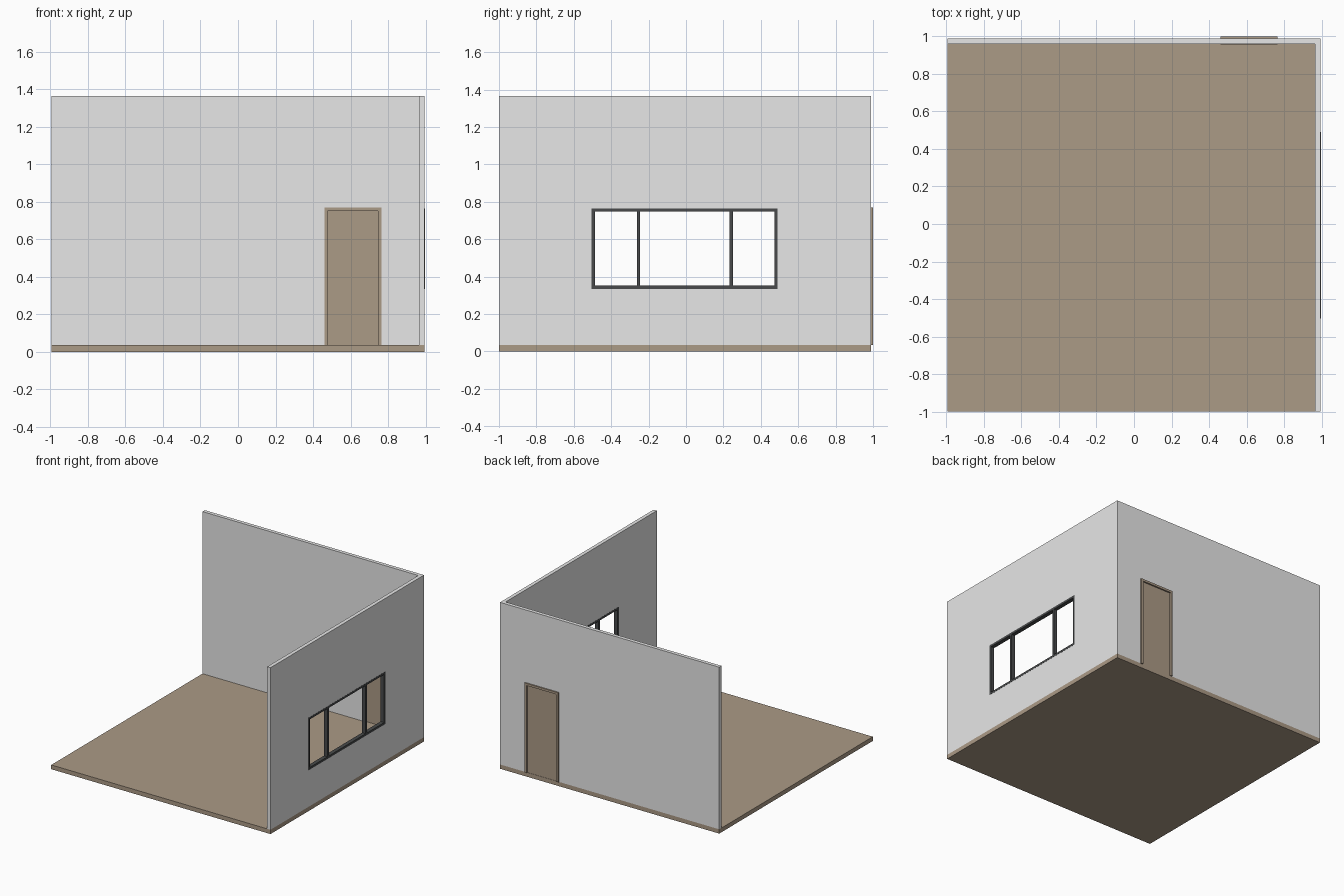
import bpy, bmesh
from mathutils import Vector

if "Cube" in bpy.data.objects:
    bpy.data.objects.remove(bpy.data.objects["Cube"])


def material(name, rgb):
    m = bpy.data.materials.new(name)
    m.diffuse_color = (*rgb, 1)
    m.use_nodes = True
    m.node_tree.nodes["Principled BSDF"].inputs["Base Color"].default_value = m.diffuse_color
    return m


WALL = material("light_grey_wall", (0.80, 0.80, 0.80))
WOOD = material("brown_wood", (0.41, 0.325, 0.24))
DARK = material("dark_grey_frame", (0.065, 0.068, 0.07))


def finish(bm, name, mat):
    bmesh.ops.recalc_face_normals(bm, faces=bm.faces)
    me = bpy.data.meshes.new(name)
    bm.to_mesh(me)
    bm.free()
    me.materials.append(mat)
    ob = bpy.data.objects.new(name, me)
    bpy.context.collection.objects.link(ob)
    return ob


def boxes(name, mat, *spans):
    """One object made of boxes, each (x0, x1, y0, y1, z0, z1)."""
    bm = bmesh.new()
    for x0, x1, y0, y1, z0, z1 in spans:
        vs = bmesh.ops.create_cube(bm, size=1)["verts"]
        for v in vs:
            v.co = Vector(((x0 + x1) / 2 + v.co.x * (x1 - x0),
                           (y0 + y1) / 2 + v.co.y * (y1 - y0),
                           (z0 + z1) / 2 + v.co.z * (z1 - z0)))
    return finish(bm, name, mat)


def wall(name, u_cuts, z_cuts, hole, place, depth):
    """Grid of wall cells without the hole cell, extruded by depth."""
    bm = bmesh.new()
    grid = [[bm.verts.new(place(u, z)) for z in z_cuts] for u in u_cuts]
    for i in range(len(u_cuts) - 1):
        for j in range(len(z_cuts) - 1):
            if (i, j) != hole:
                bm.faces.new((grid[i][j], grid[i + 1][j],
                              grid[i + 1][j + 1], grid[i][j + 1]))
    ext = bmesh.ops.extrude_face_region(bm, geom=bm.faces[:], use_keep_orig=True)
    vs = [g for g in ext["geom"] if isinstance(g, bmesh.types.BMVert)]
    bmesh.ops.translate(bm, vec=depth, verts=vs)
    return finish(bm, name, WALL)


X, Y0, Y1 = 0.995, -1.0, 0.99      # floor extents
F, H = 0.035, 1.365                # floor top, wall top
T = 0.03                           # wall thickness

# Floor slab
boxes("floor", WOOD, (-X, X, Y0, Y1, 0, F))

# Back wall with door opening, side wall with window opening
DX0, DX1, DZ = 0.46, 0.765, 0.77
WY0, WY1, WZ0, WZ1 = -0.505, 0.49, 0.335, 0.765
wall("back_wall", (-X, DX0, DX1, X), (F, DZ, H), (1, 0),
     lambda u, z: (u, Y1 - T, z), (0, T, 0))
wall("side_wall", (Y0, WY0, WY1, Y1 - T), (F, WZ0, WZ1, H), (1, 1),
     lambda u, z: (X - T, u, z), (T, 0, 0))

# Door frame and leaf
w, d0, d1 = 0.018, Y1 - T - 0.004, 1.0
boxes("door_frame", WOOD,
      (DX0, DX0 + w, d0, d1, F, DZ - w),
      (DX1 - w, DX1, d0, d1, F, DZ - w),
      (DX0, DX1, d0, d1, DZ - w, DZ))
boxes("door_leaf", WOOD, (DX0 + w, DX1 - w, 0.968, 0.988, F, DZ - w))

# Window frame with two mullions
w, x0, x1 = 0.018, X - T - 0.001, X + 0.001
bars = [(x0, x1, WY0, WY1, z, z + w) for z in (WZ0, WZ1 - w)]
bars += [(x0, x1, y, y + w, WZ0 + w, WZ1 - w)
         for y in (WY0, -0.263, 0.232, WY1 - w)]
boxes("window_frame", DARK, *bars)
